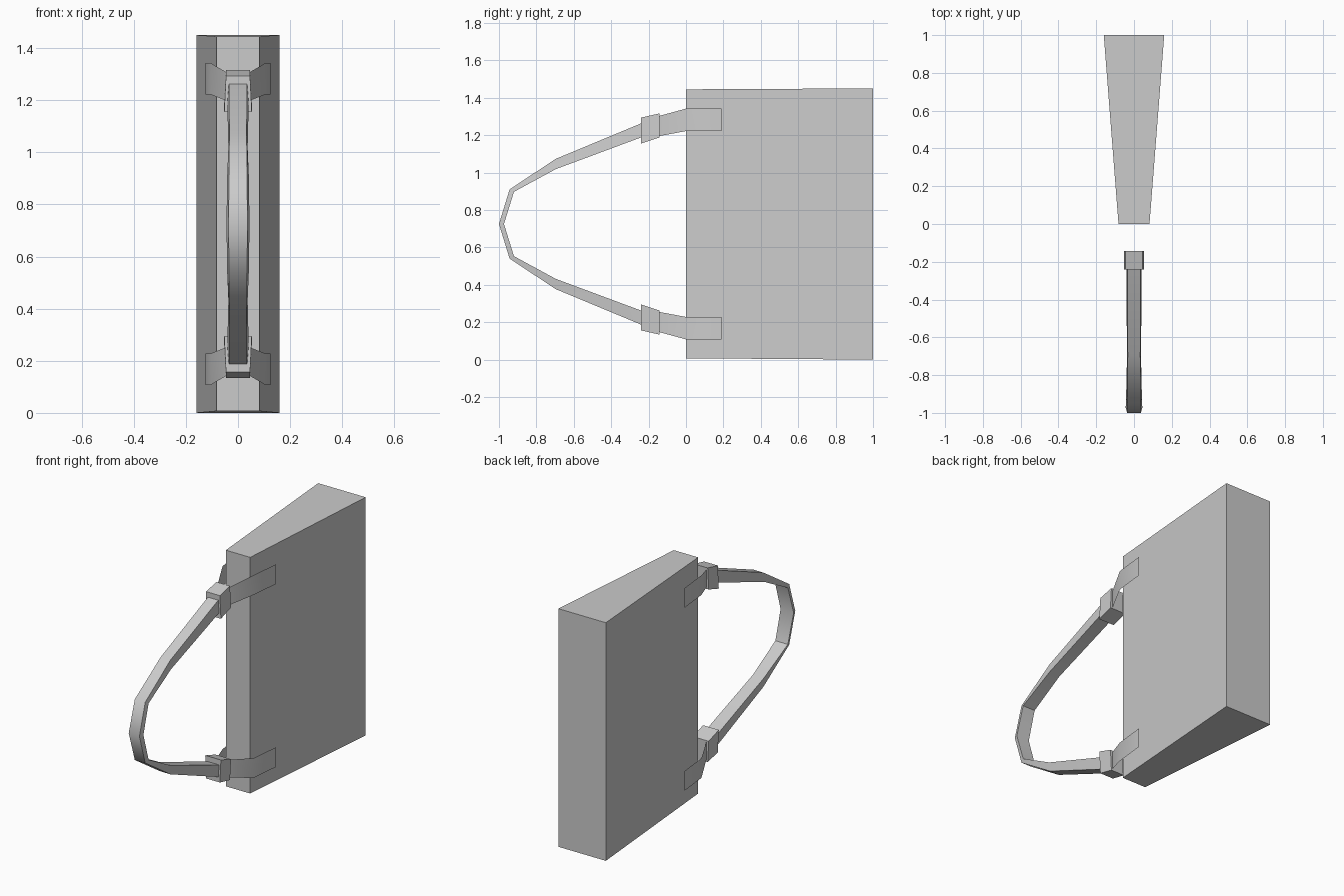
import bpy, bmesh, math

if "Cube" in bpy.data.objects:
    bpy.data.objects.remove(bpy.data.objects["Cube"])

MID_Z = 0.725


def make(name, rings, closed=True, capped=True, smooth=False):
    """Loft a list of point rings into one mesh object."""
    bm = bmesh.new()
    loops = [[bm.verts.new(p) for p in ring] for ring in rings]
    n = len(rings[0])
    for a, b in zip(loops, loops[1:]):
        for i in range(n if closed else n - 1):
            j = (i + 1) % n
            bm.faces.new((a[i], a[j], b[j], b[i]))
    if capped:
        bm.faces.new(loops[0][::-1])
        bm.faces.new(loops[-1])
        bmesh.ops.recalc_face_normals(bm, faces=bm.faces)
    mesh = bpy.data.meshes.new(name)
    bm.to_mesh(mesh)
    bm.free()
    obj = bpy.data.objects.new(name, mesh)
    bpy.context.collection.objects.link(obj)
    if smooth:
        bpy.ops.object.select_all(action='DESELECT')
        obj.select_set(True)
        bpy.context.view_layer.objects.active = obj
        bpy.ops.object.shade_smooth_by_angle(angle=math.radians(40))
    return obj


def rect(y, half_x, z0, z1):
    return [(-half_x, y, z0), (half_x, y, z0), (half_x, y, z1), (-half_x, y, z1)]


def flip(p):
    """Mirror a point top to bottom about the middle height."""
    return (p[0], p[1], 2 * MID_Z - p[2])


# Wedge-shaped body, thin at the front
make("body", [rect(0, 0.082, 0.007, 1.445), rect(1, 0.16, 0, 1.45)])

# Curved handle strap: (outer y, outer z, outer half width, inner y, inner z, inner half width)
upper = [(-0.20, 1.28, 0.035, -0.20, 1.20, 0.042),
         (-0.24, 1.263, 0.035, -0.24, 1.188, 0.041),
         (-0.697, 1.073, 0.033, -0.697, 1.018, 0.037),
         (-0.943, 0.91, 0.035, -0.92, 0.897, 0.042),
         (-1.0, MID_Z, 0.036, -0.973, MID_Z, 0.044)]
rings = [[(-ow, oy, oz), (ow, oy, oz), (iw, iy, iz), (-iw, iy, iz)]
         for oy, oz, ow, iy, iz, iw in upper]
rings += [[flip(p) for p in ring] for ring in rings[-2::-1]]
make("handle_strap", rings, smooth=True)

# Slanted buckle blocks where the strap meets the tabs
buckle = [[(-0.053, y, z0), (0.053, y, z0), (0.046, y, z1), (-0.046, y, z1)]
          for y, z0, z1 in [(-0.24, 1.155, 1.294), (-0.143, 1.187, 1.316)]]
make("upper_buckle", buckle)
make("lower_buckle", [[flip(p) for p in ring] for ring in buckle])

# Thin tabs either side, flaring from buckle to body: (x, y, bottom z, top z)
tab = [(0.037, -0.143, 1.195, 1.303), (0.104, 0, 1.222, 1.342), (0.124, 0.19, 1.222, 1.342)]
for level in ("upper", "lower"):
    for side, sx in (("left", -1), ("right", 1)):
        strip = [[(sx * x, y, z0), (sx * x, y, z1)] for x, y, z0, z1 in tab]
        if level == "lower":
            strip = [[flip(p) for p in pair][::-1] for pair in strip]
        if sx > 0:
            strip = [pair[::-1] for pair in strip]
        obj = make(f"{level}_{side}_tab", strip, closed=False, capped=False, smooth=True)
        # Face the sheet outward
        if obj.data.polygons[0].normal.x * sx < 0:
            obj.data.flip_normals()
